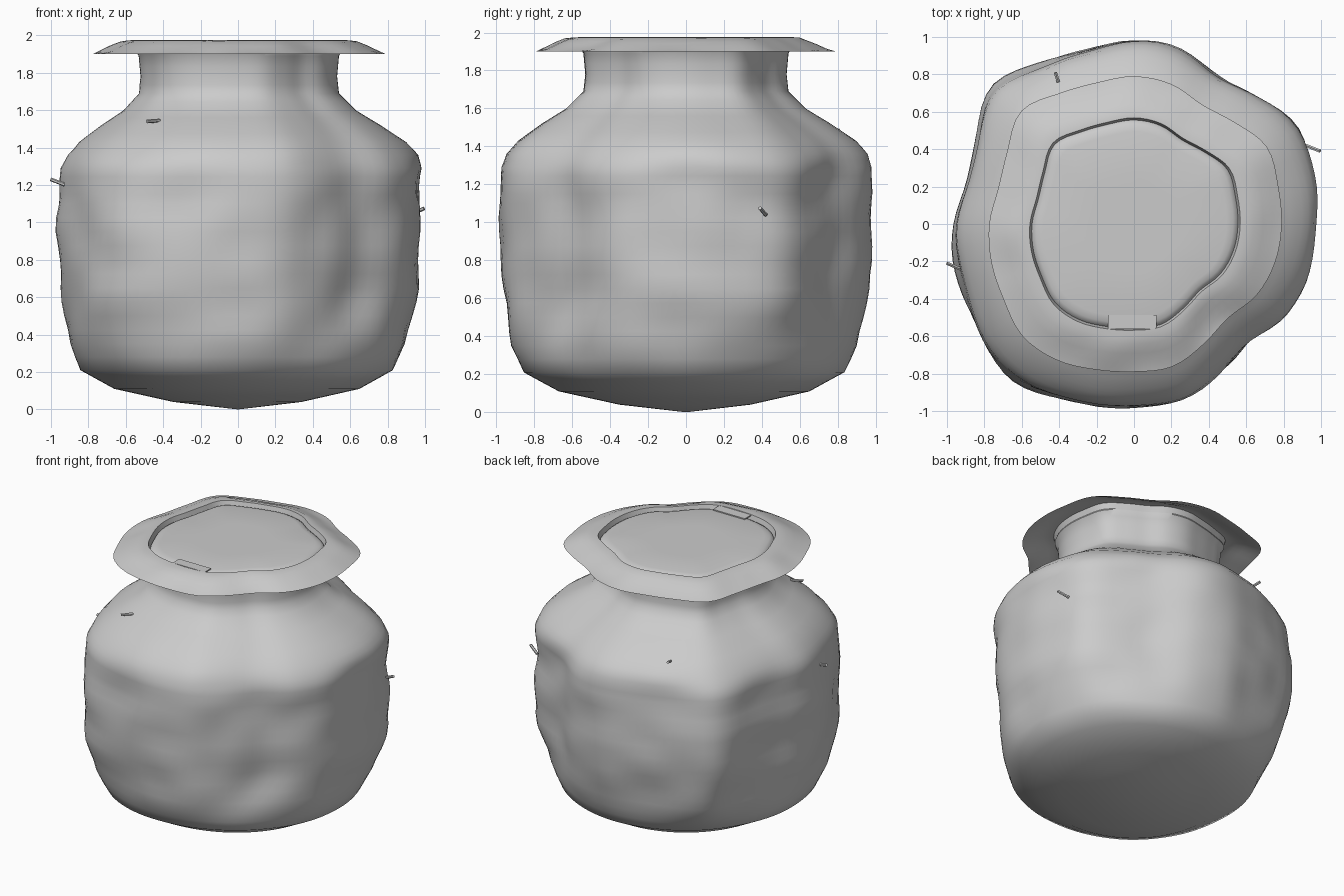
import bpy, bmesh, math
from mathutils import Vector, noise

cube = bpy.data.objects.get("Cube")
if cube:
    bpy.data.objects.remove(cube)

grey = bpy.data.materials.new("plain_grey")
grey.use_nodes = True
grey.diffuse_color = (0.6, 0.6, 0.6, 1)
grey.node_tree.nodes["Principled BSDF"].inputs["Base Color"].default_value = (0.6, 0.6, 0.6, 1)

# Uneven outline of the jar: relative radius every 15 degrees from +x
OUTLINE = [1.0, 1.01, 1.04, .97, .93, .98, 1.0, .99, 1.02, 1.08, .99, .95,
           .98, 1.0, 1.02, 1.07, 1.06, 1.02, 1.0, 1.0, .94, .9, .96, .99]
SEGMENTS = 96


def clamp(value):
    return max(0, min(1, value))


def catmull(a, b, c, d, t):
    return b + t / 2 * (c - a + t * (2 * a - 5 * b + 4 * c - d + t * (3 * (b - c) + d - a)))


def outline(angle, z):
    u = angle / math.tau * len(OUTLINE)
    i = int(u)
    k = catmull(*[OUTLINE[(i + j) % len(OUTLINE)] for j in (-1, 0, 1, 2)], u - i)
    # corners are softer around the shoulder, which is drawn in on the right
    shoulder = clamp(1 - abs(z - 1.38) / .35)
    side = math.cos(angle)
    k -= shoulder * (.5 * max(0, k - 1) + .02 * (1 - side) * side ** 2)
    # the folds fade into a rounder base that bulges at the front right
    c = math.cos(angle - math.radians(230))
    base = 1 + .03 * c ** 3 + .04 * c ** 4
    fold = clamp((z - .2) / .35)
    return base + (k - base) * fold


def finish(name, bm, angle):
    bm.normal_update()
    mesh = bpy.data.meshes.new(name)
    bm.to_mesh(mesh)
    bm.free()
    obj = bpy.data.objects.new(name, mesh)
    bpy.context.collection.objects.link(obj)
    mesh.materials.append(grey)
    bpy.ops.object.select_all(action='DESELECT')
    obj.select_set(True)
    bpy.context.view_layer.objects.active = obj
    bpy.ops.object.shade_smooth_by_angle(angle=math.radians(angle))
    return obj


def lathe(name, profile, crumple, angle):
    """Turn (radius, z) points into a surface that follows the uneven outline."""
    bm = bmesh.new()
    rings = []
    for r, z in profile:
        if r == 0:
            rings.append([bm.verts.new((0, 0, z))] * SEGMENTS)
            continue
        out, lift = crumple(z)
        ring = []
        for s in range(SEGMENTS):
            a = math.tau * s / SEGMENTS
            p = Vector((math.cos(a), math.sin(a), 0))
            bump = noise.noise(Vector((p.x * 2.6, p.y * 2.6, z * 4.2)))
            ring.append(bm.verts.new(p * (r * outline(a, z) + out * bump)
                                     + Vector((0, 0, z + lift * bump))))
        rings.append(ring)
    for low, high in zip(rings, rings[1:]):
        for s in range(SEGMENTS):
            n = (s + 1) % SEGMENTS
            corners = dict.fromkeys((low[s], low[n], high[n], high[s]))
            bm.faces.new(list(corners))
    return finish(name, bm, angle)


# Crumpled body with shoulder, neck and rounded filled top
wall = [(.34, .04), (.65, .11), (.83, .21), (.9, .35), (.935, .5), (.96, .65), (.975, .8),
        (.975, .95), (.97, 1.1), (.975, 1.2), (.98, 1.29), (.955, 1.36), (.89, 1.43),
        (.76, 1.52), (.63, 1.6), (.54, 1.69), (.53, 1.78), (.54, 1.89)]
fine = [(0, 0), wall[0]]
for (r0, z0), (r1, z1) in zip(wall, wall[1:]):
    fine += [((r0 + r1) / 2, (z0 + z1) / 2), (r1, z1)]
top = [(.56, 1.925), (.552, 1.945), (.53, 1.958), (.495, 1.966), (.25, 1.967), (0, 1.967)]
lathe("jar_body", fine + top,
      lambda z: (.03 * clamp(min((z - .15) / .3, (1.55 - z) / .25)), 0), 50)

# Thin flared lip around the top, slightly rippled
lathe("flared_lip", [(.79, 1.9), (.74, 1.918), (.69, 1.942), (.64, 1.962),
                     (.6, 1.973), (.568, 1.975), (.556, 1.935)],
      lambda z: (0, .018 if 1.91 < z < 1.93 or 1.94 < z < 1.97 else 0), 60)

# Small flat tab bridging the gap at the front
bm = bmesh.new()
bmesh.ops.create_cube(bm, size=1)
for v in bm.verts:
    v.co = Vector((v.co.x * .26 - .01, v.co.y * .075 - .523, v.co.z * .008 + 1.97))
finish("front_tab", bm, 30)

# Little pegs poking out of the sides
PEGS = {
    "left_peg": ((.92, .42, 1.04), (.995, .39, 1.075)),
    "right_peg": ((-.87, -.265, 1.18), (-1.0, -.21, 1.23)),
    "back_peg": ((-.405, .76, 1.47), (-.42, .81, 1.485)),
    "front_peg": ((-.42, -.62, 1.545), (-.487, -.67, 1.54)),
}
for name, (start, end) in PEGS.items():
    start, end = Vector(start), Vector(end)
    axis = end - start
    bm = bmesh.new()
    bmesh.ops.create_cone(bm, cap_ends=True, segments=6, radius1=.01, radius2=.01,
                          depth=axis.length)
    turn = axis.to_track_quat('Z', 'Y')
    for v in bm.verts:
        v.co = turn @ v.co + (start + end) / 2
    finish(name, bm, 30)
